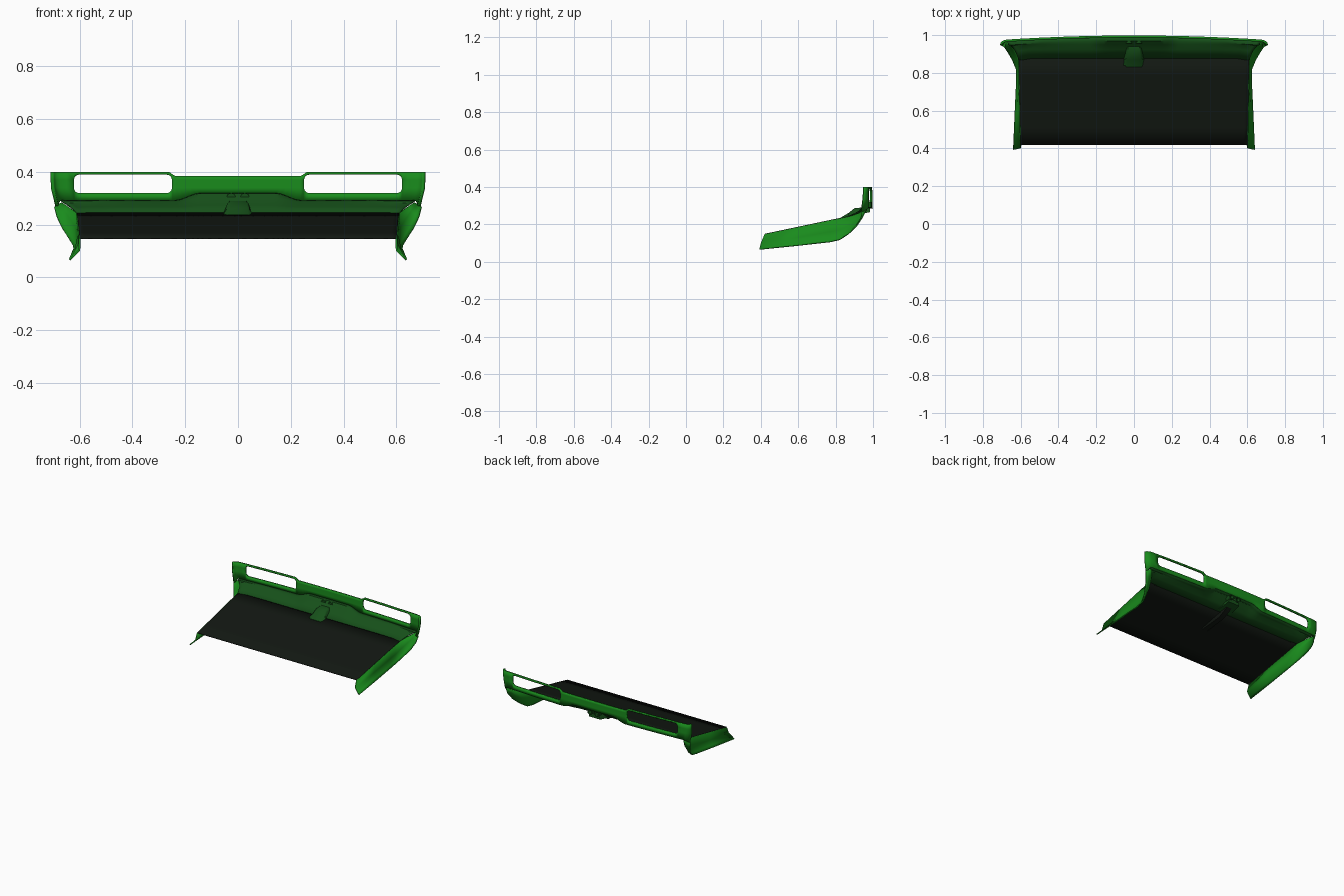
import bpy, bmesh, math
from mathutils import Vector

if "Cube" in bpy.data.objects:
    bpy.data.objects.remove(bpy.data.objects["Cube"])


def material(name, col):
    m = bpy.data.materials.new(name)
    m.diffuse_color = (*col, 1)
    m.use_nodes = True
    m.node_tree.nodes["Principled BSDF"].inputs["Base Color"].default_value = m.diffuse_color
    return m


green = material("green_paint", (0.01, 0.26, 0.012))
dark_green = material("shaded_green", (0.008, 0.08, 0.01))
black = material("dark_panel", (0.006, 0.009, 0.006))


def finish(ob, mat, thick, mirror):
    ob.data.materials.append(mat)
    if mirror:
        m = ob.modifiers.new("mirror", 'MIRROR')
        m.use_clip = True
    if thick:
        s = ob.modifiers.new("thickness", 'SOLIDIFY')
        s.thickness, s.offset = thick, 0
    bpy.ops.object.select_all(action='DESELECT')
    bpy.context.view_layer.objects.active = ob
    ob.select_set(True)
    bpy.ops.object.shade_smooth_by_angle(angle=math.radians(35))
    return ob


def loft(name, rows, mat, thick=0.0, mirror=True, skip=None, closed=False):
    """Skin a grid of points; skip(i, j) leaves openings, closed makes a capped tube."""
    bm = bmesh.new()
    g = [[bm.verts.new(p) for p in r] for r in rows]
    n = len(g[0])
    for i in range(len(g) - 1):
        for j in range(n if closed else n - 1):
            if skip and skip(i, j):
                continue
            k = (j + 1) % n
            bm.faces.new((g[i][j], g[i][k], g[i + 1][k], g[i + 1][j]))
    if closed:
        bm.faces.new(g[0])
        bm.faces.new(g[-1])
    bmesh.ops.recalc_face_normals(bm, faces=bm.faces)
    me = bpy.data.meshes.new(name)
    bm.to_mesh(me)
    bm.free()
    ob = bpy.data.objects.new(name, me)
    bpy.context.collection.objects.link(ob)
    return finish(ob, mat, thick, mirror)


def ease(x, a, b):
    t = min(1, max(0, (x - a) / (b - a)))
    return t * t * (3 - 2 * t)


def rear_y(x):
    return 0.992 - 0.022 * (x / 0.68) ** 2


def lower_edge(x):
    return 0.318 - 0.028 * ease(x, 0.14, 0.24)


# Rear band with two rounded lamp openings
H0, H1, R = 0.25, 0.622, 0.02
hole = [H0, H0 + .002, H0 + .006, H0 + .012, H0 + .02, .32, .38, .44, .5, .56,
        H1 - .02, H1 - .012, H1 - .006, H1 - .002, H1]
xs = [0, .05, .1, .14, .16, .18, .2, .22, .235] + hole + [.65, .675]


def band_column(x, y, wing=0.0):
    d = min(R, max(0, min(x - H0, H1 - x)))
    r = R - math.sqrt(max(0, R * R - (R - d) ** 2))
    top = 0.383 + 0.016 * ease(x, 0.238, 0.262)
    zs = [lower_edge(x) - 0.02 * wing, 0.319 + r, 0.389 - r, top]
    col = []
    for z in zs:
        low = max(0, 0.36 - z)
        col.append((x - 2.2 * wing * low * low, y - 0.12 * wing * low, z))
    return col


cols = [band_column(x, rear_y(x)) for x in xs]
cols += [band_column(.69, .966, .5), band_column(.70, .958, .9), band_column(.704, .948, 1)]
first, last = xs.index(H0), xs.index(H1)
loft("rear_band", cols, green, 0.012,
     skip=lambda i, j: j == 1 and first <= i < last)

# Flange below the band, stepping forward down to the floor
fx = [0, .05, .1, .14, .16, .18, .2, .22, .24, .3, .4, .5, .6, .65, .67]


def flange_row(s, y, z, w):
    row = []
    for x in fx:
        e = ease(x, .58, .67)
        row.append((x * s, y - (1 - w) * 0.01 * e,
                    z * (1 - w) + (lower_edge(x) - 0.008 * e) * w))
    return row


rows = [[(x, rear_y(x), lower_edge(x)) for x in fx],
        [(x * .995, rear_y(x) - .022, lower_edge(x) - .003) for x in fx],
        flange_row(.975, .952, .274, .55),
        flange_row(.94, .925, .258, .2),
        flange_row(.91, .878, .243, 0)]
loft("lower_flange", rows, dark_green, 0.006)

# Sloping floor panel
floor = []
for i in range(6):
    t = i / 5
    floor.append([(x / .67 * (.600 + .010 * t), .42 + .46 * t,
                   .147 + .097 * t) for x in fx])
loft("floor_panel", floor, black, 0.005)

# Side skirts sweeping up into the corners of the band
outer = [(.638, .393, .067), (.629, .6, .088), (.621, .77, .107), (.623, .82, .118),
         (.643, .868, .15), (.668, .91, .19), (.686, .935, .23), (.695, .943, .268)]
lip = [(.626, .395, .078), (.617, .6, .099), (.610, .77, .118), (.614, .82, .128),
       (.632, .872, .158), (.655, .913, .197), (.674, .940, .235), (.688, .952, .270)]
middle = [(.601, .402, .103), (.601, .6, .13), (.604, .77, .16), (.607, .82, .17),
          (.617, .882, .195), (.635, .918, .222), (.655, .945, .25), (.679, .961, .276)]
inner = [(.600, .42, .147), (.604, .6, .185), (.608, .77, .221), (.609, .82, .231),
         (.610, .878, .243), (.63, .922, .258), (.65, .95, .272), (.667, .967, .282)]
loft("side_skirt", list(zip(outer, lip, middle, inner)), green, 0.007)

# Raised centre housing on the floor
housing = []
for y, w, z in [(.83, .058, .238), (.87, .055, .262), (.90, .05, .286),
                (.94, .046, .29), (.985, .044, .292)]:
    b = .147 + .21 * (y - .42)
    housing.append([(-w, y, b), (-w * .8, y, z - .006), (-w * .65, y, z),
                    (w * .65, y, z), (w * .8, y, z - .006), (w, y, b)])
loft("centre_housing", housing, dark_green, mirror=False, closed=True)

# Curved strake beneath the floor
strake = []
for y, drop in [(.70, .004), (.78, .014), (.86, .022), (.93, .018), (.975, .008)]:
    t = .145 + .21 * (y - .42) + max(0, y - .88) * .3
    strake.append([(-.026, y, t), (-.018, y, t - drop), (.018, y, t - drop), (.026, y, t)])
loft("floor_strake", strake, black, mirror=False, closed=True)

# Pair of round tail tubes at the rear centre
for side in (-1, 1):
    tube = []
    for y, r in [(.955, .017), (.992, .017), (.996, .019), (.996, .013), (.965, .012)]:
        tube.append([(side * .026 + r * math.cos(a * math.tau / 20), y,
                      .302 + r * math.sin(a * math.tau / 20)) for a in range(20)])
    loft("tail_tube", tube, dark_green, mirror=False, closed=True)
